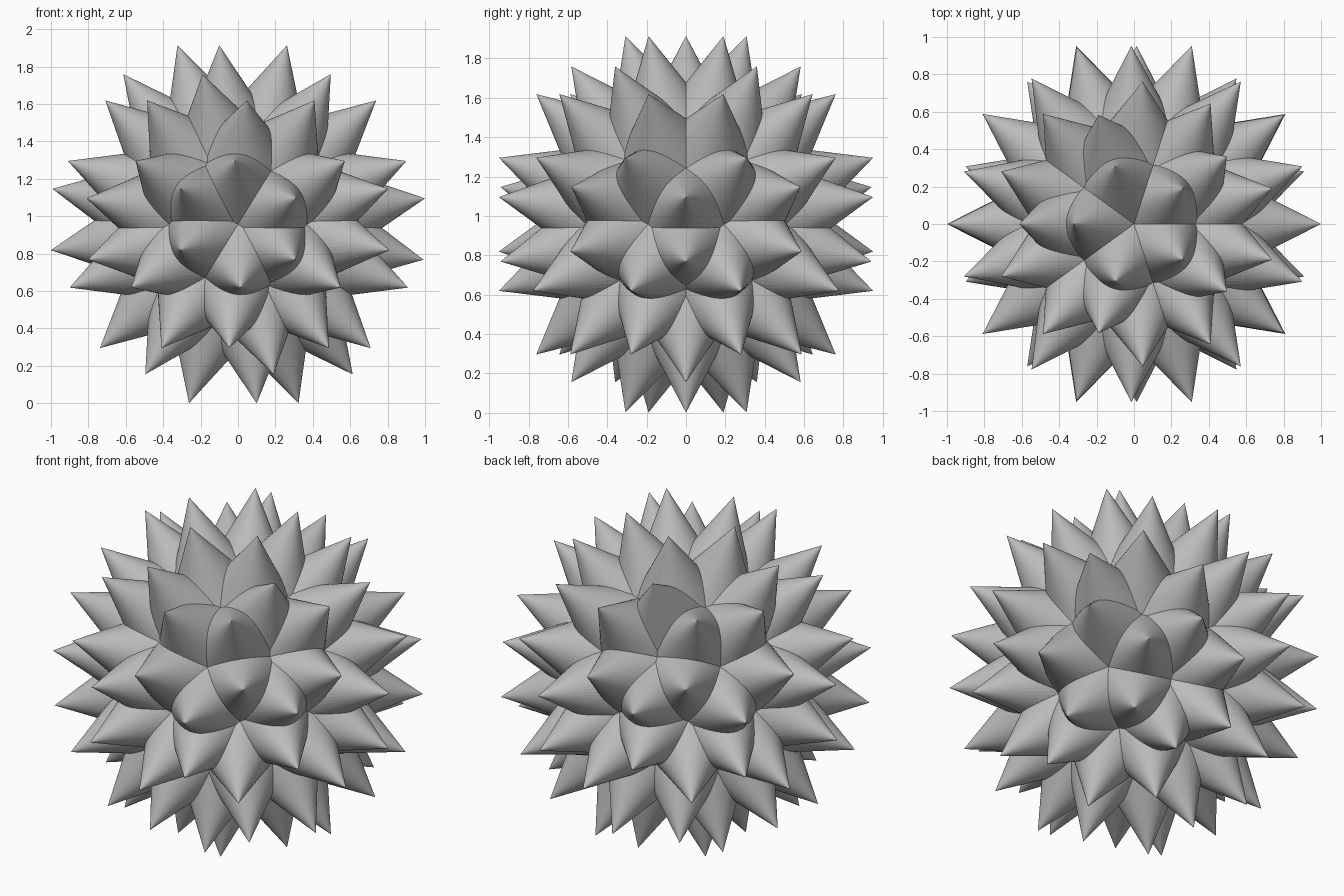
import bpy, bmesh, math
from itertools import combinations
from mathutils import Vector, Matrix

if "Cube" in bpy.data.objects:
    bpy.data.objects.remove(bpy.data.objects["Cube"])

TIP = 1.01          # distance of each spike tip from the ball centre
BASE = 0.3          # distance of each spike base from the ball centre
SLOPE = 0.5         # spike radius gained per unit of length
SIDES = 48
CENTRE = Vector((0, 0, 0.957))

grey = bpy.data.materials.new("plain grey")
grey.diffuse_color = (0.5, 0.5, 0.5, 1)
grey.use_nodes = True
grey.node_tree.nodes["Principled BSDF"].inputs["Base Color"].default_value = grey.diffuse_color

# Five-fold axes: two poles and two staggered rings
s, c = 2 / math.sqrt(5), 1 / math.sqrt(5)
five = [Vector((0, 0, 1)), Vector((0, 0, -1))]
for k in range(5):
    a = math.radians(72 * k)
    v = Vector((s * math.cos(a), s * math.sin(a), c))
    five += [v, -v]

# Three-fold axes: centres of every triple of neighbouring five-fold axes
three = [(p + q + r).normalized() for p, q, r in combinations(five, 3)
         if min(p.dot(q), q.dot(r), p.dot(r)) > 0.4]

# Points halfway between each five-fold axis and its five nearest three-fold axes
ring = [(p + q).normalized() for p in five for q in three if p.dot(q) > 0.75]


def spikes(name, directions):
    """One object holding a narrow-faceted cone along every direction."""
    bm = bmesh.new()
    length = TIP - BASE
    for d in directions:
        turn = d.to_track_quat('Z', 'Y').to_matrix().to_4x4()
        place = (Matrix.Translation(CENTRE) @ turn
                 @ Matrix.Translation((0, 0, (TIP + BASE) / 2)))
        bmesh.ops.create_cone(bm, cap_ends=True, segments=SIDES,
                              radius1=length * SLOPE, radius2=0,
                              depth=length, matrix=place)
    # Flat facets keep each side of a spike shaded by its own direction
    bmesh.ops.remove_doubles(bm, verts=bm.verts, dist=1e-5)
    for f in bm.faces:
        f.smooth = False
    mesh = bpy.data.meshes.new(name)
    bm.to_mesh(mesh)
    bm.free()
    mesh.materials.append(grey)
    bpy.context.collection.objects.link(bpy.data.objects.new(name, mesh))


spikes("corner_spikes", three)
spikes("ring_spikes", ring)
